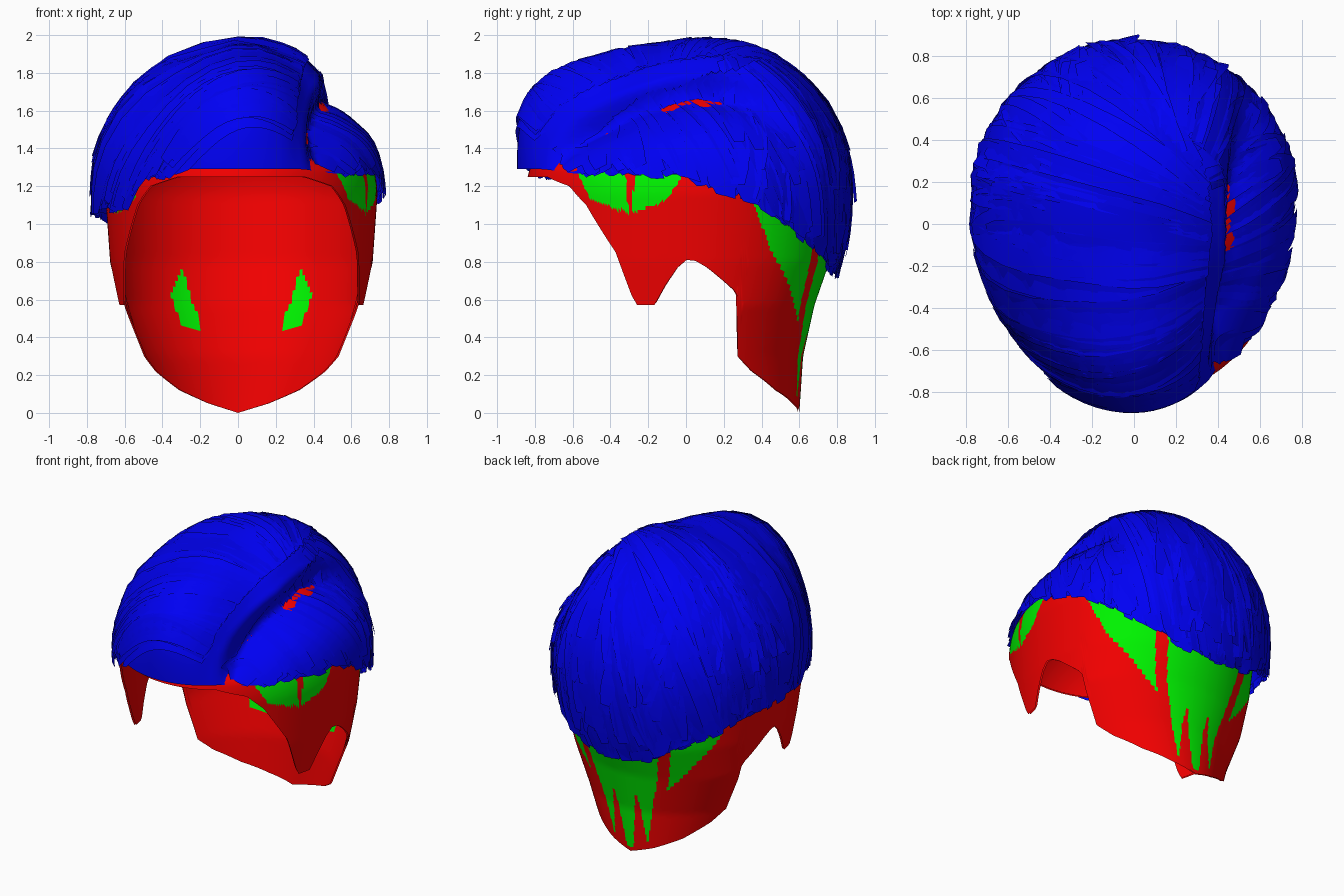
import bpy, bmesh, random
from math import sin, cos, pi, exp, asin, atan2, radians, degrees
from mathutils import Vector

if "Cube" in bpy.data.objects:
    bpy.data.objects.remove(bpy.data.objects["Cube"])

random.seed(4)


def clamp(v):
    return max(0.0, min(1.0, v))


def smooth(v):
    v = clamp(v)
    return v * v * (3 - 2 * v)


def interp(table, v):
    for (a, fa), (b, fb) in zip(table, table[1:]):
        if v <= b:
            return fa + (fb - fa) * clamp((v - a) / (b - a))
    return table[-1][1]


def material(name, rgb):
    m = bpy.data.materials.new(name)
    m.diffuse_color = (*rgb, 1)
    m.use_nodes = True
    m.node_tree.nodes["Principled BSDF"].inputs["Base Color"].default_value = m.diffuse_color
    return m


RED = material("red", (.9, 0, 0))
GREEN = material("green", (0, .9, 0))
BLUE = material("blue", (0, 0, .9))


def finish(name, bm, mats):
    me = bpy.data.meshes.new(name)
    bm.to_mesh(me)
    bm.free()
    for m in mats:
        me.materials.append(m)
    for p in me.polygons:
        p.use_smooth = True
    ob = bpy.data.objects.new(name, me)
    bpy.context.collection.objects.link(ob)
    return ob


def inside(poly, x, y):
    hit = False
    for (x1, y1), (x2, y2) in zip(poly, poly[1:] + poly[:1]):
        if (y1 > y) != (y2 > y) and x < (x2 - x1) * (y - y1) / (y2 - y1) + x1:
            hit = not hit
    return hit


# Scalp cap: lower edge by azimuth, width and depth by height
EDGE = [(0, 1.25), (28, 1.25), (42, 1.2), (50, 1.1), (62, .85), (68, .62), (70, .57),
        (76, .57), (80, .68), (84, .77), (87, .81), (90, .805), (95, .77), (108, .65),
        (110, .62), (113, .3), (122, .22), (140, .12), (160, .05), (180, 0)]
WIDTH = [(0, .45), (.3, .56), (.57, .665), (.8, .695), (1.15, .72)]
DEPTH = [(0, .55), (.3, .57), (.57, .63), (.8, .71), (1.15, .77)]


def scalp(t, e, k):
    if e > 0:
        # dip under the parting so the cap stays below the hair
        k -= .12 * exp(-((t - .85) / .4) ** 2) * smooth((e - .2) / .3)
    z = 1.15 + .62 * (sin(e) * k if e > 0 else e)
    c = cos(e) if e > 0 else 1
    a = interp(WIDTH, z) * k
    b = (.9 if cos(t) > 0 else interp(DEPTH, z)) * k
    return Vector((a * sin(t) * c + .018 * clamp(z / .3), .05 - b * cos(t) * c, z))


def cap(name, k, patches, cols, rows):
    bm = bmesh.new()
    grid = []
    for i in range(cols):
        d = -180 + 360 * i / cols
        e0 = (interp(EDGE, abs(d)) - 1.15) / .62
        grid.append([bm.verts.new(scalp(radians(d), e0 + (pi / 2 - e0) * j / rows, k))
                     for j in range(rows + 1)])
    for i in range(cols):
        g, h = grid[i], grid[(i + 1) % cols]
        d = abs(-180 + 360 * (i + .5) / cols)
        for j in range(rows):
            f = bm.faces.new((g[j], h[j], h[j + 1], g[j + 1]))
            z = f.calc_center_median().z
            f.material_index = int(any(inside(p, d, z) for p in patches))
    bmesh.ops.remove_doubles(bm, verts=bm.verts, dist=1e-4)
    finish(name, bm, [RED, GREEN])


cap("scalp_cap", 1.0, [
    [(44, 1.3), (52, 1.13), (67, 1.06), (65, 1.3)],
    [(69, 1.3), (68, 1.06), (80, 1.12), (87, 1.3)],
    [(110, 1.2), (124, .85), (153, .48), (149, .8), (151, 1.2)],
    [(153, 1.1), (156, .75), (165, .05), (172, .45), (177, .02), (181, .02), (181, 1.1)]],
    360, 80)
cap("scalp_lining", .985, [[(153, .76), (146, .62), (149, .46), (160, .45)]], 240, 60)

# Hair envelope: lower edge height by azimuth, swept front and a side parting
HEM = [(-180, .71), (-160, .75), (-135, .91), (-110, 1.04), (-90, 1.05), (-52, 1.08),
       (-44, 1.22), (-20, 1.28), (28, 1.28), (45, 1.26), (82, 1.25), (90, 1.2),
       (110, 1.12), (135, .91), (160, .75), (180, .71)]


def hem(th):
    return (interp(HEM, degrees(th)) - 1.2) / .8


def hair(th, e, off=0.0):
    c = cos(e) if e > 0 else 1 - .1 * (e / .6) ** 2
    b = 1.0 if cos(th) > 0 else .77
    x, y = .765 * sin(th) * c, -b * cos(th) * c
    z = .77 * sin(e) if e > 0 else .8 * e
    s = 1 + off + .12 * exp(-((e - .66) / .38) ** 2) * exp(-(th / .52) ** 2)
    s -= .03 * exp(-((abs(th) - .75) / .3) ** 2)
    s += .02 * exp(-((x - .15) / .18) ** 2) * clamp(z / .7)
    part = .45 - .09 * clamp((-y - .3) / .5)
    fade = clamp((z - .05) / .3) * clamp((.6 - y) / .5)
    r = smooth((x - part) / .08) * (1 - clamp((x - part - .08) / .25))
    s -= (.175 * r + .03 * smooth((x - part + .12) / .12) * clamp((.75 - x) / .2)) * fade
    return Vector((x * s, .1 + y * s, 1.2 + z * (s if z > 0 else 1)))


# Solid hair mass under the locks
bm = bmesh.new()
cols, rows, grid = 150, 44, []
for i in range(cols):
    th = -pi + 2 * pi * i / cols
    e0 = hem(th) + .02
    grid.append([bm.verts.new(hair(th, e0 + (pi / 2 - e0) * j / rows, -.015))
                 for j in range(rows + 1)])
for i in range(cols):
    g, h = grid[i], grid[(i + 1) % cols]
    for j in range(rows):
        bm.faces.new((g[j], h[j], h[j + 1], g[j + 1]))
bmesh.ops.remove_doubles(bm, verts=bm.verts, dist=1e-4)
finish("hair_mass", bm, [BLUE])


# Locks: tapered strips lying on the envelope
def direction(deg, e):
    t = radians(deg)
    return Vector((sin(t) * cos(e), -cos(t) * cos(e), sin(e)))


def lock(bm, u0, u1, width, lift, flick, bow=0.0, n=9):
    rag = random.uniform(-.02, .03)
    tilt = random.uniform(-.012, .012)
    prev = None
    for i in range(n + 1):
        t = i / n

        def path(t):
            return (u0.lerp(u1, t) + Vector((0, 0, bow * sin(pi * t)))).normalized()
        u = path(t)
        side = u.cross(path(t + .03) - path(t - .03)).normalized()
        w = width * (.75 + .25 * sin(pi * t)) * (1 if t < .8 else 1 - 1.5 * (t - .8))
        row = []
        for q in (-1, 0, 1):
            p = (u + side * w * q).normalized()
            th, e = atan2(p.x, -p.y), asin(max(-1, min(1, p.z)))
            e = max(e, hem(th) - rag)
            row.append(bm.verts.new(hair(th, e, lift + flick * t * t + tilt * q)))
        if prev:
            for q in (0, 1):
                bm.faces.new((prev[q], prev[q + 1], row[q + 1], row[q]))
        prev = row


PART = [(0, (.47, -.86)), (.45, (.57, -.2)), (.7, (.5, .2)), (1, (.15, .5))]


def part_point(s, dx):
    x = interp([(a, p[0]) for a, p in PART], s) + dx
    y = interp([(a, p[1]) for a, p in PART], s)
    return Vector((x, y, max(.05, 1 - x * x - y * y) ** .5)).normalized()


def swept_locks(name, count, a0, a1, dx, bow):
    bm = bmesh.new()
    for i in range(count):
        s = clamp((i + random.random()) / count)
        d = a0 + (a1 - a0) * s
        d = (d + 180) % 360 - 180
        u1 = direction(d, hem(radians(d)) + random.uniform(-.04, .12))
        lock(bm, part_point(s, dx), u1, random.uniform(.05, .09),
             random.uniform(-.01, .014), random.uniform(0, .016), bow * (1 - s), 12)
    finish(name, bm, [BLUE])


swept_locks("left_swept_locks", 150, -25, -185, -.09, .2)
swept_locks("right_swept_locks", 90, 42, 180, .08, .05)

# Shorter layered locks over crown, back and sides
bm = bmesh.new()
for i in range(170):
    d = random.uniform(95, 285)
    d = d - 360 if d > 180 else d
    low = hem(radians(d))
    top = random.uniform(.15, 1.1)
    end = max(low - .04, top - random.uniform(.5, .9))
    lock(bm, direction(d + random.uniform(-12, 12), top), direction(d, end),
         random.uniform(.05, .09), random.uniform(-.005, .01), random.uniform(0, .035), n=6)
finish("back_layer_locks", bm, [BLUE])

# Ragged hanging tips along the nape
bm = bmesh.new()
for i in range(44):
    d = 118 + 124 * i / 43
    d = d - 360 if d > 180 else d
    low = hem(radians(d))
    lock(bm, direction(d, low + .45), direction(d + random.uniform(-4, 4), low - random.uniform(0, .06)),
         .06, random.uniform(-.01, .01), random.uniform(0, .025), n=5)
finish("nape_tips", bm, [BLUE])
